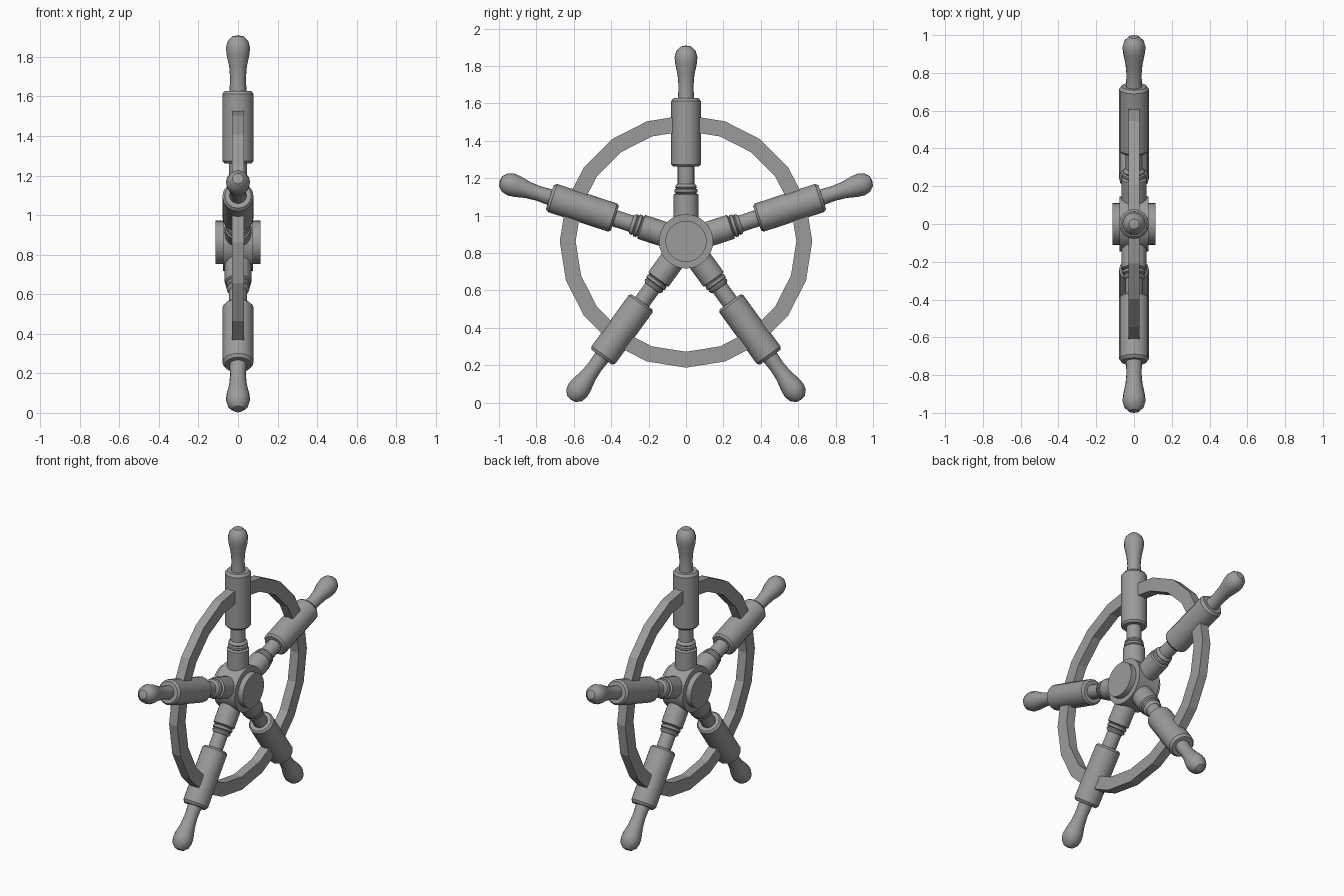
import bpy, bmesh
from math import pi, radians, cos, sin
from mathutils import Matrix, Vector

cube = bpy.data.objects.get("Cube")
if cube:
    bpy.data.objects.remove(cube)

CENTRE = Vector((0, 0, 0.862))

grey = bpy.data.materials.new("plain grey")
grey.use_nodes = True
colour = (0.33, 0.33, 0.33, 1)
grey.diffuse_color = colour
grey.node_tree.nodes["Principled BSDF"].inputs["Base Color"].default_value = colour


def lathe(name, profile, sides, turn, closed=False, smooth=True):
    """Spin (radius, height) points round the z axis, then place the result."""
    bm = bmesh.new()
    rings = []
    for r, h in profile:
        if r == 0:
            rings.append([bm.verts.new((0, 0, h))] * sides)
        else:
            rings.append([bm.verts.new((r * cos(2 * pi * i / sides), r * sin(2 * pi * i / sides), h))
                          for i in range(sides)])
    pairs = list(zip(rings, rings[1:]))
    if closed:
        pairs.append((rings[-1], rings[0]))
    for a, b in pairs:
        for i in range(sides):
            j = (i + 1) % sides
            corners = list(dict.fromkeys((a[i], a[j], b[j], b[i])))
            bm.faces.new(corners)
    bmesh.ops.recalc_face_normals(bm, faces=bm.faces)
    bm.transform(Matrix.Translation(CENTRE) @ turn)
    mesh = bpy.data.meshes.new(name)
    bm.to_mesh(mesh)
    bm.free()
    mesh.materials.append(grey)
    obj = bpy.data.objects.new(name, mesh)
    bpy.context.collection.objects.link(obj)
    if smooth:
        bpy.ops.object.select_all(action='DESELECT')
        obj.select_set(True)
        bpy.context.view_layer.objects.active = obj
        bpy.ops.object.shade_smooth_by_angle(angle=radians(35))
    return obj


# Hub: wide drum with a smaller cap on each side
sideways = Matrix.Rotation(pi / 2, 4, 'Y')
half_hub = [(0, 0.113), (0.11, 0.113), (0.11, 0.077), (0.145, 0.077)]
hub = half_hub + [(r, -h) for r, h in reversed(half_hub)]
lathe("hub", hub, 32, sideways)

# Rim: flat-sided square-section ring
rim = [(0.59, -0.03), (0.675, -0.03), (0.675, 0.03), (0.59, 0.03)]
lathe("rim", rim, 20, sideways, closed=True, smooth=False)

# Turned spokes: base, collar beads, neck, barrel and grip
spoke = [(0, 0.05), (0.067, 0.05), (0.067, 0.25), (0.053, 0.257),
         (0.061, 0.263), (0.061, 0.277), (0.052, 0.283), (0.058, 0.29),
         (0.055, 0.3), (0.045, 0.308), (0.045, 0.4),
         (0.068, 0.4), (0.079, 0.412), (0.079, 0.75), (0.067, 0.766), (0.043, 0.766),
         (0.04, 0.83), (0.045, 0.89), (0.058, 0.95), (0.061, 0.985),
         (0.052, 1.018), (0.028, 1.042), (0, 1.047)]
for n in range(5):
    lathe(f"spoke_{n + 1}", spoke, 16, Matrix.Rotation(n * 2 * pi / 5, 4, 'X'))
